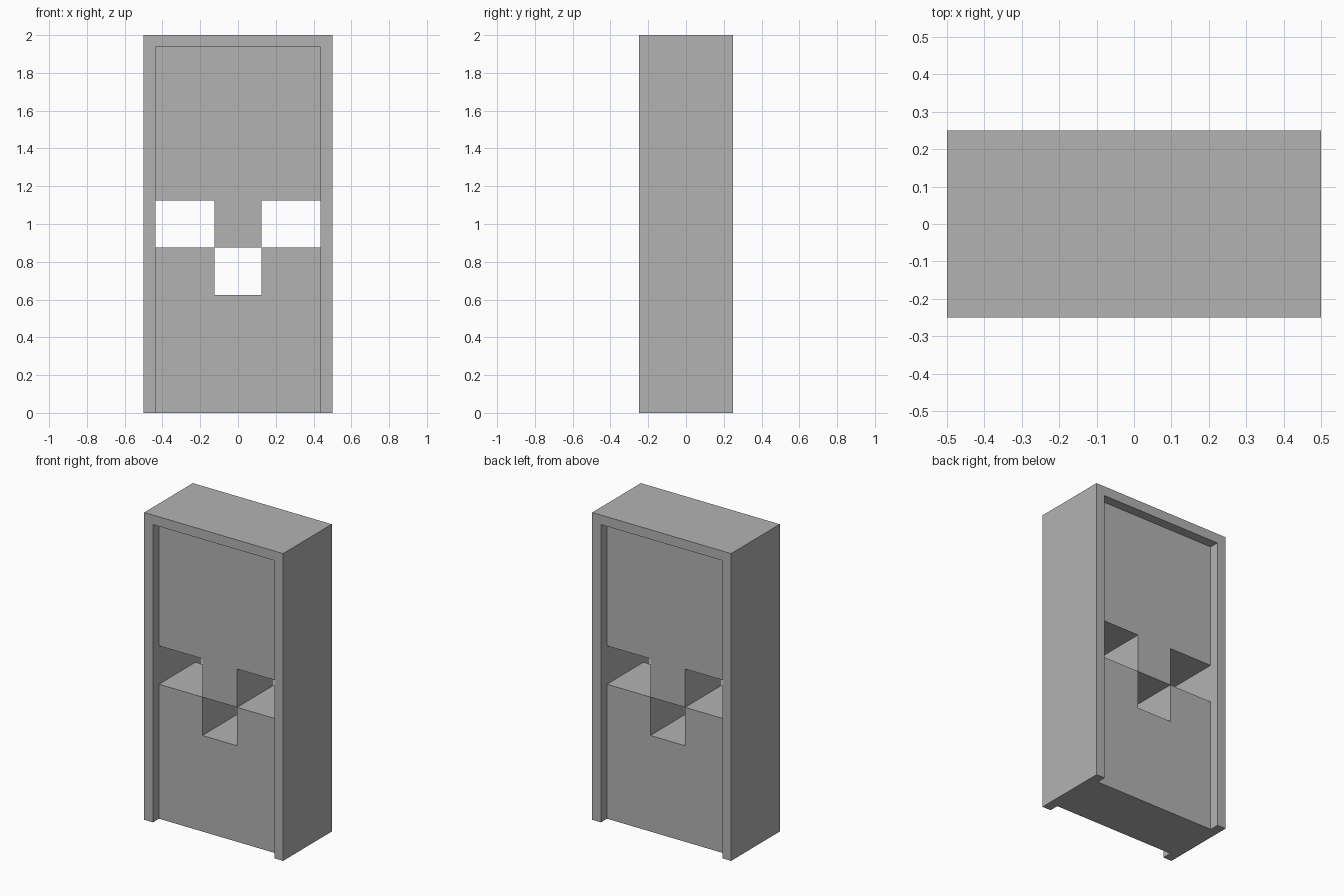
import bpy, bmesh

cube = bpy.data.objects.get("Cube")
if cube:
    bpy.data.objects.remove(cube, do_unlink=True)

GREY = (0.45, 0.45, 0.45, 1.0)
mat = bpy.data.materials.new("plain grey")
mat.use_nodes = True
mat.diffuse_color = GREY
mat.node_tree.nodes["Principled BSDF"].inputs["Base Color"].default_value = GREY

# Column and row lines of the layout, and the half thickness of each part
XS = [-0.5, -0.4375, -0.125, 0.125, 0.4375, 0.5]
ZS = [0, 0.625, 0.875, 1.125, 1.9375, 2]
HALF = {"F": 0.25, "U": 0.1875, "L": 0.1875, ".": 0.0}

# Layout from top to bottom: F frame, U upper panel, L lower panel, . opening
ROWS = ["FFFFF",
        "FUUUF",
        "F.U.F",
        "FL.LF",
        "FLLLF"][::-1]


def half(col, row):
    if 0 <= col < len(XS) - 1 and 0 <= row < len(ZS) - 1:
        return HALF[ROWS[row][col]]
    return 0.0


def build_part(name, key):
    bm = bmesh.new()

    def quad(*corners):
        bm.faces.new([bm.verts.new(c) for c in corners])

    def wall(a, b, deep, shallow):
        """Exposed side strips between two neighbouring cells."""
        spans = [(-deep, -shallow), (shallow, deep)] if shallow else [(-deep, deep)]
        for y0, y1 in spans:
            quad((a[0], y0, a[1]), (b[0], y0, b[1]),
                 (b[0], y1, b[1]), (a[0], y1, a[1]))

    for r, row in enumerate(ROWS):
        for c, cell in enumerate(row):
            if cell != key:
                continue
            d = HALF[key]
            x0, x1, z0, z1 = XS[c], XS[c + 1], ZS[r], ZS[r + 1]
            # Front and back skins
            for y in (-d, d):
                loop = [(x0, y, z0), (x1, y, z0), (x1, y, z1), (x0, y, z1)]
                quad(*(loop if y < 0 else loop[::-1]))
            # Sides, only where the neighbour is thinner
            sides = (((x0, z0), (x1, z0), 0, -1), ((x1, z0), (x1, z1), 1, 0),
                     ((x1, z1), (x0, z1), 0, 1), ((x0, z1), (x0, z0), -1, 0))
            for a, b, dc, dr in sides:
                other = half(c + dc, r + dr)
                if other < d:
                    wall(b, a, d, other)

    # Weld the cells and merge flat regions into single faces
    bmesh.ops.remove_doubles(bm, verts=bm.verts[:], dist=0.0001)
    bmesh.ops.dissolve_limit(bm, angle_limit=0.01, verts=bm.verts[:], edges=bm.edges[:])

    mesh = bpy.data.meshes.new(name)
    # Outward normals: each wall is wound the same way round its cell
    for f in bm.faces:
        f.normal_update()
        f.smooth = False
    bm.to_mesh(mesh)
    bm.free()
    mesh.materials.append(mat)
    obj = bpy.data.objects.new(name, mesh)
    bpy.context.collection.objects.link(obj)


build_part("frame", "F")
build_part("upper_panel", "U")
build_part("lower_panel", "L")
